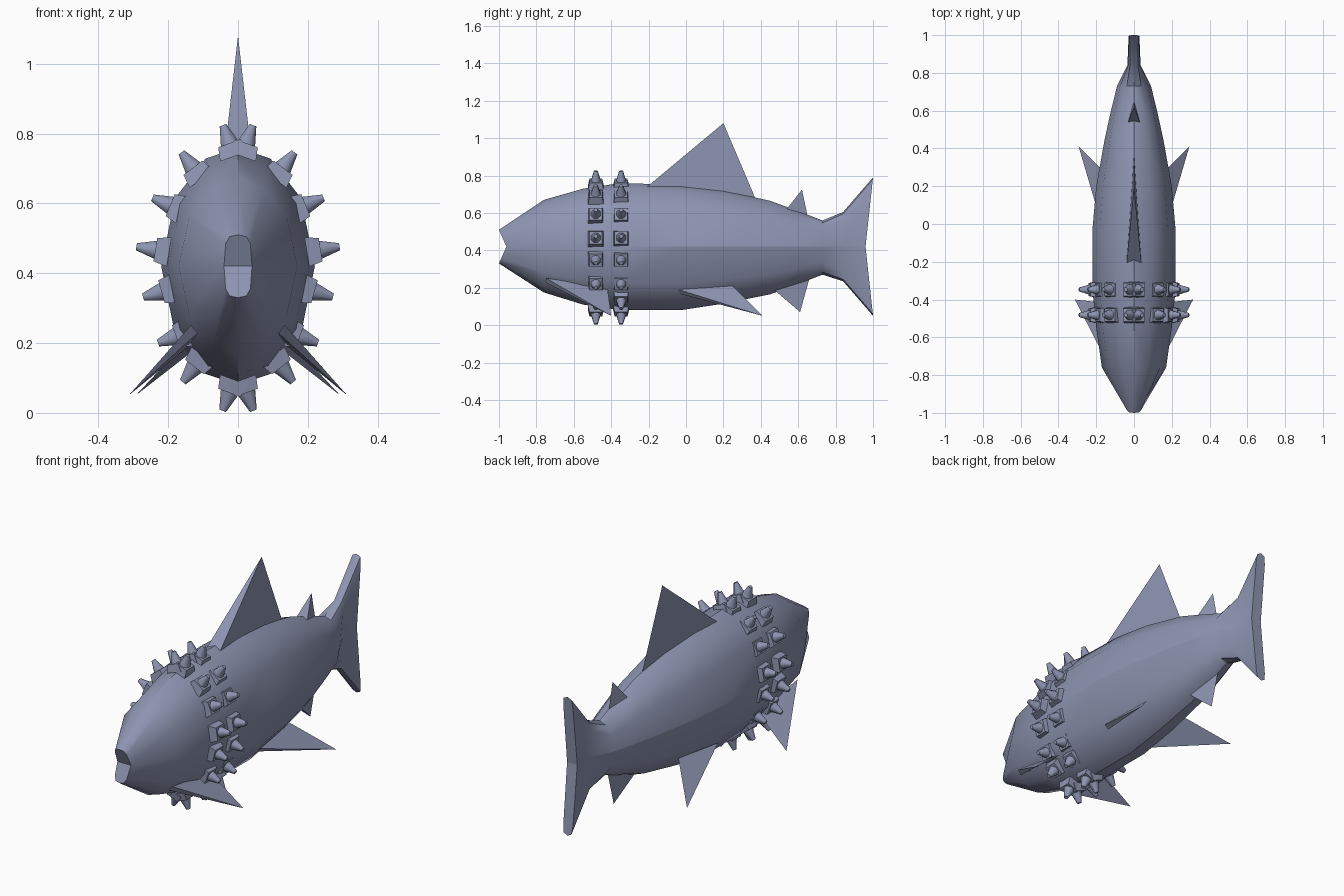
import bpy, bmesh, math
from mathutils import Vector, Matrix

if "Cube" in bpy.data.objects:
    bpy.data.objects.remove(bpy.data.objects["Cube"])

MID = 0.42  # height of the widest line of the body

mat = bpy.data.materials.new("slate_blue")
mat.diffuse_color = (0.27, 0.30, 0.44, 1)
mat.use_nodes = True
mat.node_tree.nodes["Principled BSDF"].inputs["Base Color"].default_value = mat.diffuse_color


def finish(name, bm, angle=30):
    bmesh.ops.recalc_face_normals(bm, faces=bm.faces)
    me = bpy.data.meshes.new(name)
    bm.to_mesh(me)
    bm.free()
    me.materials.append(mat)
    ob = bpy.data.objects.new(name, me)
    bpy.context.collection.objects.link(ob)
    bpy.ops.object.select_all(action='DESELECT')
    ob.select_set(True)
    bpy.context.view_layer.objects.active = ob
    bpy.ops.object.shade_smooth_by_angle(angle=math.radians(angle))
    return ob


# Body and tail: lofted rings (y, top, bottom, half width, squareness, notch)
rings = [
    (-1.00, 0.51, 0.33, 0.04, 0.6, 0.04),
    (-0.76, 0.67, 0.175, 0.17, 1, 0),
    (-0.55, 0.73, 0.11, 0.20, 1, 0),
    (-0.35, 0.76, 0.08, 0.22, 1, 0),
    (-0.03, 0.75, 0.08, 0.22, 1, 0),
    (0.20, 0.72, 0.115, 0.20, 1, 0),
    (0.45, 0.665, 0.165, 0.155, 1, 0),
    (0.60, 0.61, 0.22, 0.122, 1, 0),
    (0.73, 0.56, 0.27, 0.09, 1, 0),
    (0.84, 0.605, 0.235, 0.035, 0.6, 0),
    (1.00, 0.79, 0.05, 0.03, 0.3, -0.04),
]
ANGLES = [0, 35, 65, 90, 115, 145, 180, 215, 245, 270, 295, 325]


def power(v, p):
    return 0.0 if abs(v) < 1e-6 else math.copysign(abs(v) ** p, v)


bm = bmesh.new()
loops = []
for y, top, bot, hw, p, notch in rings:
    loop = []
    for a in ANGLES:
        c, s = math.cos(math.radians(a)), math.sin(math.radians(a))
        u = power(s, p)
        h = (top - MID) if s > 0 else (MID - bot)
        loop.append(bm.verts.new((hw * power(c, p), y + notch * (1 - abs(u)), MID + h * u)))
    loops.append(loop)
n = len(ANGLES)
for a, b in zip(loops, loops[1:]):
    for i in range(n):
        bm.faces.new((a[i], a[(i + 1) % n], b[(i + 1) % n], b[i]))
for loop in (loops[0], loops[-1]):  # mouth and tail notch caps
    bm.faces.new(loop[:7])
    bm.faces.new(loop[6:] + loop[:1])
body = finish("body", bm, 35)
for e in body.data.edges:  # crease along the flank
    v = [body.data.vertices[i].co for i in e.vertices]
    if all(abs(q.z - MID) < 1e-3 and q.y > -0.4 for q in v):
        e.use_edge_sharp = True


# Fins: thick front root narrowing to the back root and the tip
def fin(name, front, back, tip, half):
    front, back, tip = Vector(front), Vector(back), Vector(tip)
    nrm = (back - front).cross(tip - front).normalized() * half
    bm = bmesh.new()
    v = [bm.verts.new(q) for q in (front + nrm, front - nrm, back, tip)]
    for f in ((0, 1, 2), (0, 1, 3), (1, 2, 3), (0, 2, 3)):
        bm.faces.new([v[i] for i in f])
    finish(name, bm, 20)


fin("dorsal_fin", (0, -0.22, 0.73), (0, 0.37, 0.68), (0, 0.20, 1.08), 0.04)
fin("rear_dorsal_fin", (0, 0.53, 0.61), (0, 0.65, 0.585), (0, 0.62, 0.725), 0.035)
fin("anal_fin", (0, 0.47, 0.19), (0, 0.66, 0.25), (0, 0.61, 0.07), 0.03)
for side, s in (("right", 1), ("left", -1)):
    fin("pectoral_fin_" + side, (s * 0.125, -0.75, 0.24), (s * 0.13, -0.42, 0.20),
        (s * 0.313, -0.40, 0.05), 0.015)
    fin("pelvic_fin_" + side, (s * 0.15, -0.04, 0.18), (s * 0.13, 0.25, 0.21),
        (s * 0.293, 0.41, 0.05), 0.015)

# Studded collars: (base x, base z, tip x, tip z) for one side
studs = [
    (0.016, 0.748, 0.043, 0.824), (0.116, 0.685, 0.162, 0.746),
    (0.175, 0.587, 0.245, 0.616), (0.204, 0.462, 0.291, 0.476),
    (0.200, 0.352, 0.272, 0.332), (0.163, 0.224, 0.229, 0.200),
    (0.113, 0.146, 0.158, 0.088), (0.016, 0.082, 0.044, 0.006),
]


def stud(bm, base, tip):
    d = (tip - base).normalized()
    y = Vector((0, 1, 0))
    rot = Matrix((d.cross(y), y, d)).transposed().to_4x4()
    length = 0.085
    origin = tip - d * length
    # square plate, then blunt cone
    for seg, r1, r2, z0, z1, turn in ((4, 0.060, 0.048, -0.01, 0.03, math.pi / 4),
                                      (8, 0.028, 0.011, 0.03, length, math.pi / 8)):
        m = (Matrix.Translation(origin) @ rot @ Matrix.Translation((0, 0, (z0 + z1) / 2))
             @ Matrix.Rotation(turn, 4, 'Z'))
        bmesh.ops.create_cone(bm, cap_ends=True, segments=seg, radius1=r1, radius2=r2,
                              depth=z1 - z0, matrix=m)


for name, y in (("front_stud_ring", -0.482), ("rear_stud_ring", -0.347)):
    bm = bmesh.new()
    for bx, bz, tx, tz in studs:
        for s in (1, -1):
            stud(bm, Vector((s * bx, y, bz)), Vector((s * tx, y, tz)))
    finish(name, bm, 50)
